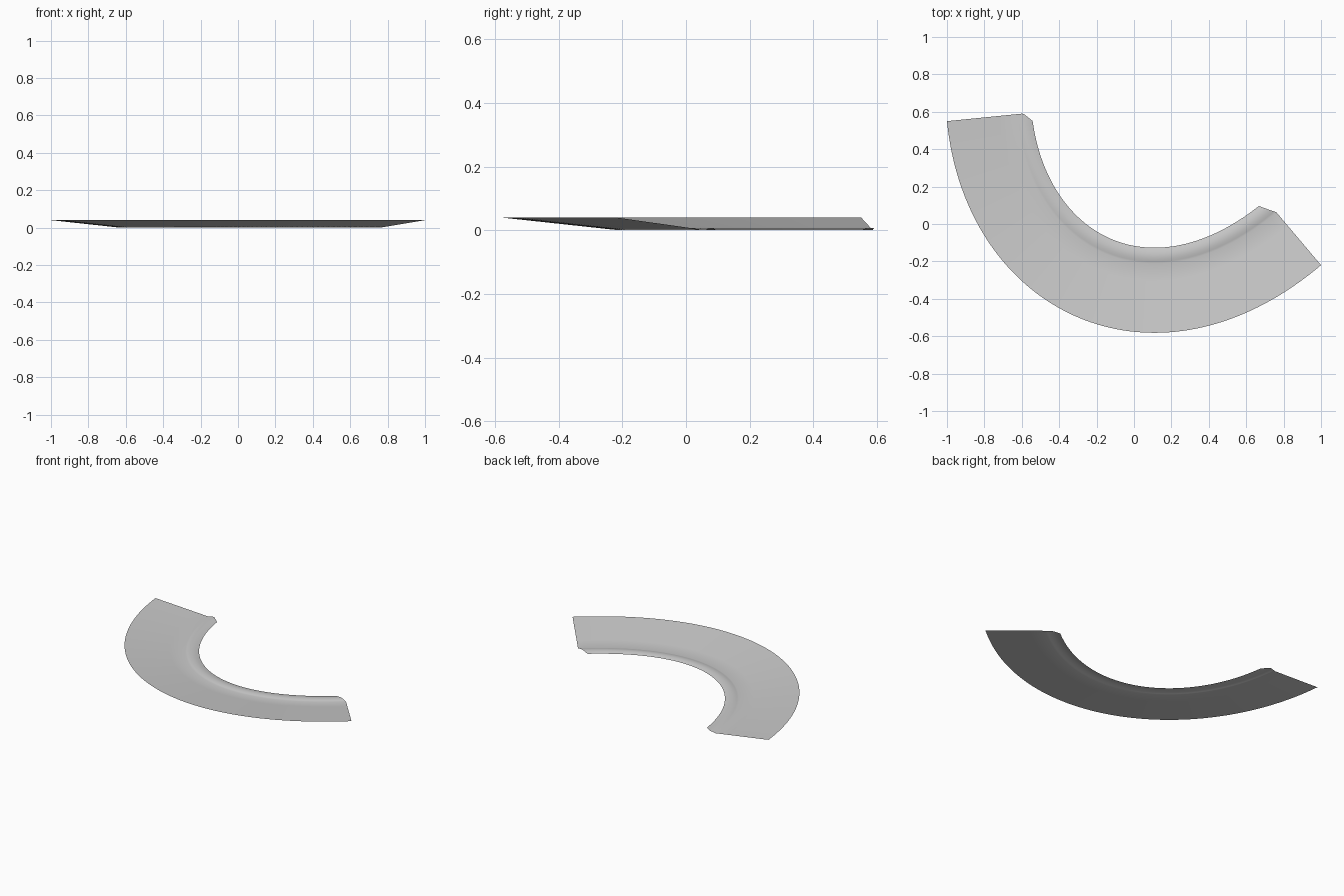
import bpy
import bmesh
import math
from mathutils import Vector

cube = bpy.data.objects.get("Cube")
if cube:
    bpy.data.objects.remove(cube, do_unlink=True)

grey = bpy.data.materials.new("plain grey")
grey.use_nodes = True
colour = (0.6, 0.6, 0.6, 1)
grey.diffuse_color = colour
grey.node_tree.nodes["Principled BSDF"].inputs["Base Color"].default_value = colour

# Outer rim as one cubic path
A, B, C, D = (Vector(p) for p in ((-1, 0.55), (-0.897, -0.48), (0.115, -0.968), (1, -0.22)))
FOLD, WIDTH, RIM_Z, BEAD_Z = 0.37, 0.455, 0.04, 0.007
STEPS = 72


def rim_offset(t, d):
    """Point at distance d inward from the rim."""
    s = 1 - t
    point = A * s**3 + B * 3 * s * s * t + C * 3 * s * t * t + D * t**3
    tangent = ((B - A) * s * s + (C - B) * 2 * s * t + (D - C) * t * t).normalized()
    return point + Vector((-tangent.y, tangent.x)) * d


def trim(t, d, start, length):
    """Parameter distance by which the bead is cut back at one end."""
    inward = 0.01 if t == 0 else -0.01
    speed = (rim_offset(t + inward, d) - rim_offset(t, d)).length / 0.01
    return max(0, (d - start) / (WIDTH - start)) * length / speed


# Cross-section: sloping sheet, then a low rounded bead
profile = [(FOLD * i / 4, RIM_Z * (1 - i / 4)) for i in range(5)]
for i in range(1, 9):
    f = i / 8
    profile.append((FOLD + (WIDTH - FOLD) * f, BEAD_Z * math.sin(math.pi * f)))

# Sweep the section along the rim
bm = bmesh.new()
rows = []
for d, z in profile:
    first = trim(0, d, 0.41, 0.045)
    last = 1 - trim(1, d, FOLD, 0.05)
    row = []
    for k in range(STEPS + 1):
        p = rim_offset(first + (last - first) * k / STEPS, d)
        row.append(bm.verts.new((p.x, p.y, z)))
    rows.append(row)
for low, high in zip(rows, rows[1:]):
    for k in range(STEPS):
        bm.faces.new((low[k], low[k + 1], high[k + 1], high[k]))

mesh = bpy.data.meshes.new("curved_sheet")
bm.to_mesh(mesh)
bm.free()
sheet = bpy.data.objects.new("curved_sheet", mesh)
bpy.context.collection.objects.link(sheet)
mesh.materials.append(grey)
bpy.context.view_layer.objects.active = sheet
sheet.select_set(True)
bpy.ops.object.shade_smooth_by_angle(angle=math.radians(30))
